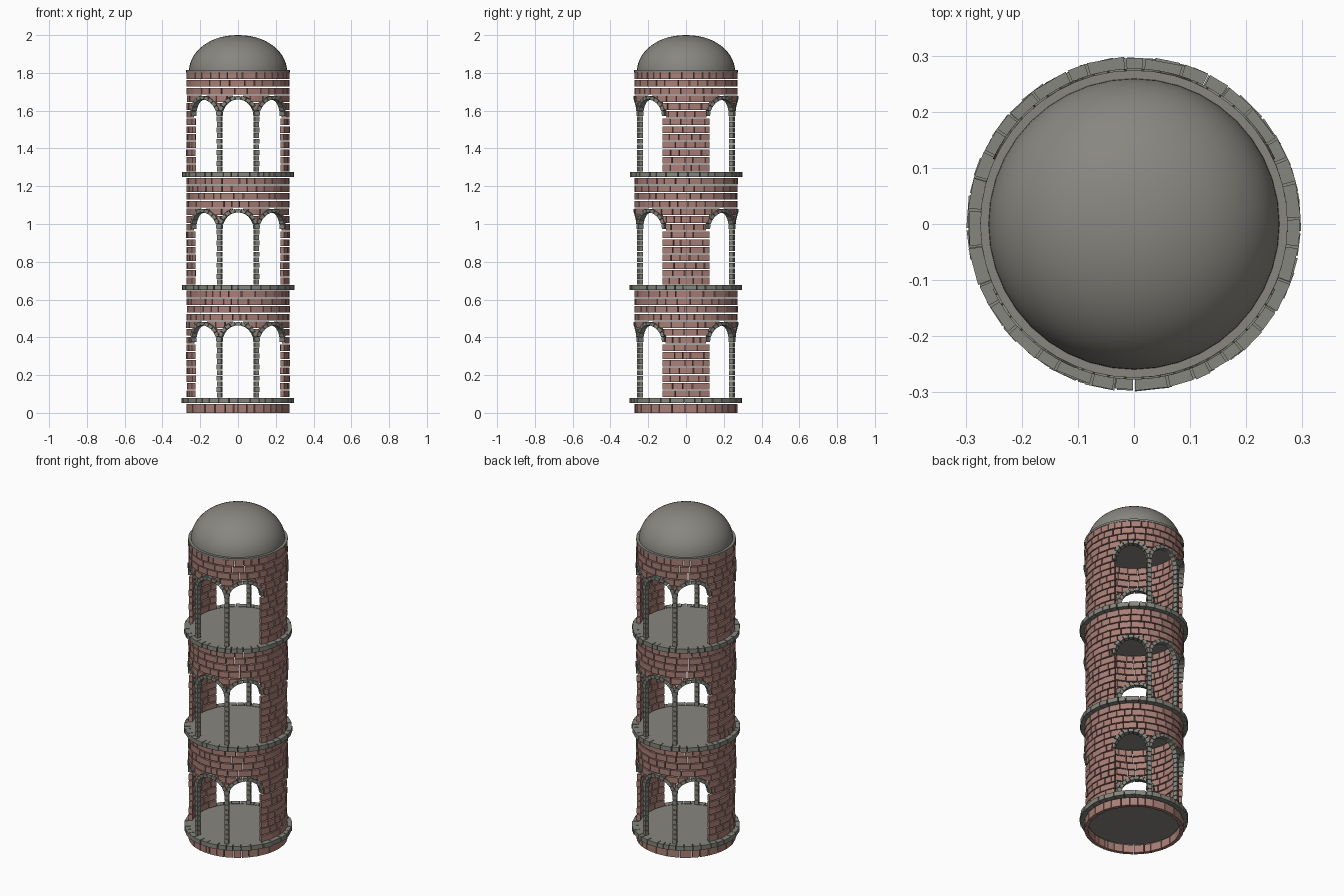
import bpy, bmesh, math, random

if "Cube" in bpy.data.objects:
    bpy.data.objects.remove(bpy.data.objects["Cube"])

random.seed(4)
D = math.radians
STOREY = 0.598            # distance between ledges
LEDGES = [0.053 + i * STOREY for i in range(3)]
ROW, GAP = 0.0407, 0.006  # brick course height and joint
SPRING, R_IN, R_OUT = 0.322, 0.088, 0.107   # arch spring above ledge, radii
RM = 0.265                # wall radius used to unroll the arches
CENTRES = [0, 43.5, 136.5, 180, 223.5, 316.5]
COLUMNS = [21.75, -21.75, 158.25, 201.75]
HALF = RM * D(21.75)


def material(name, rgb):
    m = bpy.data.materials.new(name)
    m.diffuse_color = (*rgb, 1)
    m.use_nodes = True
    m.node_tree.nodes["Principled BSDF"].inputs["Base Color"].default_value = m.diffuse_color
    return m


BRICK = material("brick red", (0.40, 0.215, 0.185))
STONE = material("trim stone", (0.235, 0.24, 0.205))
PLASTER = material("dome grey", (0.25, 0.24, 0.215))


def finish(bm, name, mat):
    bmesh.ops.recalc_face_normals(bm, faces=bm.faces)
    me = bpy.data.meshes.new(name)
    bm.to_mesh(me)
    bm.free()
    me.materials.append(mat)
    ob = bpy.data.objects.new(name, me)
    bpy.context.collection.objects.link(ob)
    return ob


def strip(bm, low, up, r0, r1):
    """Block between two rails of (angle, z) points, from radius r0 to r1."""
    def rail(pts, r):
        return [bm.verts.new((r * math.sin(a), -r * math.cos(a), z)) for a, z in pts]
    li, lo, ui, uo = rail(low, r0), rail(low, r1), rail(up, r0), rail(up, r1)
    for i in range(len(low) - 1):
        j = i + 1
        for f in ((lo[i], lo[j], uo[j], uo[i]), (li[i], li[j], ui[j], ui[i]),
                  (li[i], li[j], lo[j], lo[i]), (ui[i], ui[j], uo[j], uo[i])):
            bm.faces.new(f)
    for k in (0, -1):
        bm.faces.new((li[k], lo[k], uo[k], ui[k]))


def block(bm, a0, a1, z0, z1, r0, r1):
    strip(bm, [(a0, z0), (a1, z0)], [(a0, z1), (a1, z1)], r0, r1)


def split(a0, a1, short=8, long=16):
    """Cut an angular range (degrees) into random block lengths."""
    out, a = [], a0
    while a < a1 - 0.1:
        b = a + random.uniform(short, long)
        if a1 - b < short * 0.6:
            b = a1
        out.append((D(a + 0.4), D(b - 0.4)))
        a = b
    return out


def arch_height(a, spring):
    """Top of the arch stones at an angle, or a low value beside the arches."""
    best = -1
    for c in CENTRES:
        d = (a - D(c) + math.pi) % (2 * math.pi) - math.pi
        u = d * RM
        if abs(u) < R_OUT:
            best = max(best, spring + math.sqrt(R_OUT ** 2 - u * u))
    return best


def clipped_brick(bm, a0, a1, z0, z1, spring, r0, r1):
    n = max(2, round((a1 - a0) / D(1.2)))
    pts = [a0 + (a1 - a0) * i / n for i in range(n + 1)]
    bottoms = [max(z0, arch_height(a, spring) + 0.002) for a in pts]
    if max(bottoms) <= z0:
        block(bm, a0, a1, z0, z1, r0, r1)
        return
    run = []
    for a, b in list(zip(pts, bottoms)) + [(0, 99)]:
        if z1 - b > 0.003:
            run.append((a, b))
        else:
            if len(run) > 1:
                strip(bm, run, [(p, z1) for p, _ in run], r0, r1)
            run = []


# Brick courses: base ring, side walls, spandrels and bands
def wall(name, base, rows):
    bm = bmesh.new()
    spring = base + SPRING
    for k in range(rows):
        z0 = base + 0.027 + k * ROW + GAP / 2
        z1 = z0 + ROW - GAP
        s = random.uniform(0, 12)
        low = z1 < spring + 0.005
        for span in ([(62.5, 117.5), (242.5, 297.5)] if low else [(s, s + 360)]):
            for a0, a1 in split(*span):
                j = random.uniform(-0.0015, 0.0015)
                if low:
                    block(bm, a0, a1, z0, z1, 0.252 + j, 0.273 + j)
                else:
                    clipped_brick(bm, a0, a1, z0, z1, spring, 0.252 + j, 0.273 + j)
    return finish(bm, name, BRICK)


bm = bmesh.new()
for a0, a1 in split(0, 360):
    block(bm, a0, a1, 0, 0.047, 0.252, 0.273)
finish(bm, "base_bricks", BRICK)

for i, base in enumerate(LEDGES):
    n = i + 1
    wall(f"wall_bricks_{n}", base, 13 if i == 2 else 14)

    # Projecting ledge stones
    bm = bmesh.new()
    for a0, a1 in split(0, 360, 6, 15):
        block(bm, a0, a1, base, base + 0.027, 0.262, 0.297 + random.uniform(-0.002, 0.002))
    finish(bm, f"ledge_stones_{n}", STONE)

    # Stacked column blocks
    bm = bmesh.new()
    count = 10
    h = (SPRING - 0.027) / count
    for c in COLUMNS:
        for k in range(count):
            z = base + 0.027 + k * h
            w = D(2.7 if k % 2 else 2.4)
            block(bm, D(c) - w, D(c) + w, z + 0.002, z + h - 0.002, 0.25, 0.274)
    finish(bm, f"columns_{n}", STONE)

    # Arch stones
    bm = bmesh.new()
    num = 11
    for c in CENTRES:
        for k in range(num):
            t0, t1 = math.pi * k / num + 0.015, math.pi * (k + 1) / num - 0.015
            rails = []
            for r in (R_IN, R_OUT):
                rail = []
                for t in (t0, (t0 + t1) / 2, t1):
                    u = max(-HALF + 0.0005, min(HALF - 0.0005, r * math.cos(t)))
                    rail.append((D(c) + u / RM, base + SPRING + r * math.sin(t)))
                rails.append(rail)
            strip(bm, rails[0], rails[1], 0.248, 0.277)
    finish(bm, f"arches_{n}", STONE)


# Floor discs and roof slab
def disc(name, z0, z1, r):
    bm = bmesh.new()
    bmesh.ops.create_cone(bm, cap_ends=True, segments=48, radius1=r, radius2=r, depth=z1 - z0)
    bmesh.ops.translate(bm, verts=bm.verts, vec=(0, 0, (z0 + z1) / 2))
    return finish(bm, name, PLASTER)


for i, base in enumerate(LEDGES):
    disc(f"floor_{i + 1}", base + 0.004, base + 0.025, 0.265)
disc("roof_slab", 1.803, 1.815, 0.274)

# Dome: lathe of a quarter ellipse
bm = bmesh.new()
profile = [bm.verts.new((0.26 * math.cos(t) ** 0.95 if t < 1.57 else 0, 0, 1.805 + 0.195 * math.sin(t)))
           for t in [math.pi / 2 * i / 14 for i in range(15)]]
edges = [bm.edges.new(p) for p in zip(profile, profile[1:])]
bmesh.ops.spin(bm, geom=profile + edges, cent=(0, 0, 0), axis=(0, 0, 1),
               angle=2 * math.pi, steps=40)
bmesh.ops.remove_doubles(bm, verts=bm.verts, dist=0.0005)
for f in bm.faces:
    f.smooth = True
finish(bm, "dome", PLASTER)
